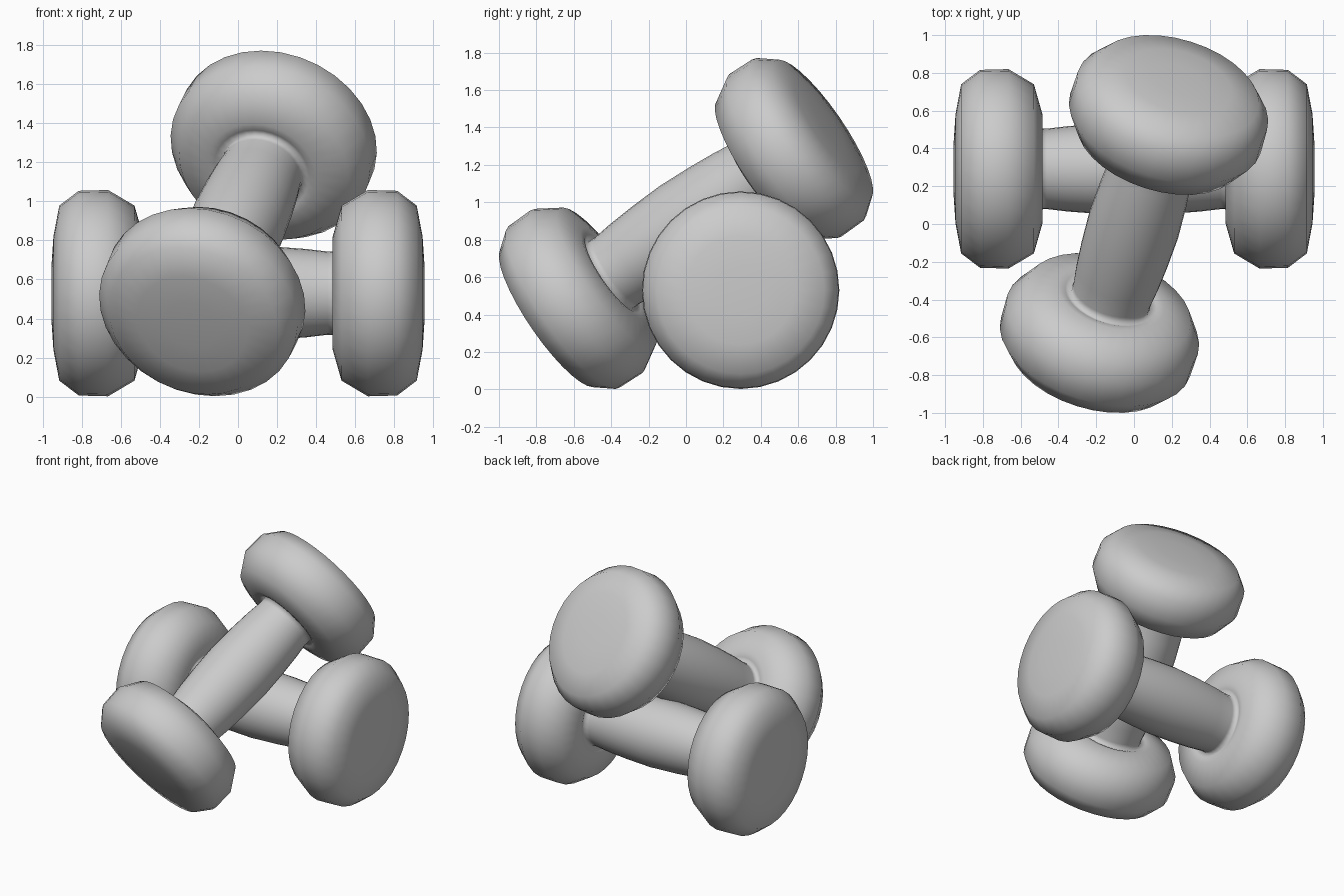
import bpy, bmesh, math
from mathutils import Vector

if "Cube" in bpy.data.objects:
    bpy.data.objects.remove(bpy.data.objects["Cube"])

# Half profile (distance along axis, radius) from bar middle to weight outer face
HALF = [(0.0, 0.245), (0.2, 0.237), (0.35, 0.226), (0.46, 0.213), (0.505, 0.215),
        (0.49, 0.25), (0.485, 0.29), (0.53, 0.448), (0.665, 0.528), (0.815, 0.524),
        (0.915, 0.448), (0.945, 0.29), (0.955, 0.14), (0.955, 0.0)]
SIDES = 32


def dumbbell(name, centre, direction):
    profile = [(-a, r) for a, r in reversed(HALF[1:])] + HALF
    bm = bmesh.new()
    verts = [bm.verts.new((r, 0, a)) for a, r in profile]
    edges = [bm.edges.new(pair) for pair in zip(verts, verts[1:])]
    bmesh.ops.spin(bm, geom=verts + edges, cent=(0, 0, 0), axis=(0, 0, 1),
                   angle=math.tau, steps=SIDES, use_duplicate=False)
    bmesh.ops.remove_doubles(bm, verts=bm.verts, dist=0.0005)
    bmesh.ops.recalc_face_normals(bm, faces=bm.faces)
    for f in bm.faces:
        f.smooth = True
    mesh = bpy.data.meshes.new(name)
    bm.to_mesh(mesh)
    bm.free()
    obj = bpy.data.objects.new(name, mesh)
    bpy.context.collection.objects.link(obj)
    obj.location = centre
    obj.rotation_euler = Vector(direction).to_track_quat('Z', 'Y').to_euler()
    return obj


# Dumbbell lying on the ground, and one leaning across it
dumbbell("lying_dumbbell", (0, 0.292, 0.53), (1, 0, 0))
dumbbell("leaning_dumbbell", (0, 0, 0.887), (0.25, 0.80, 0.548))
